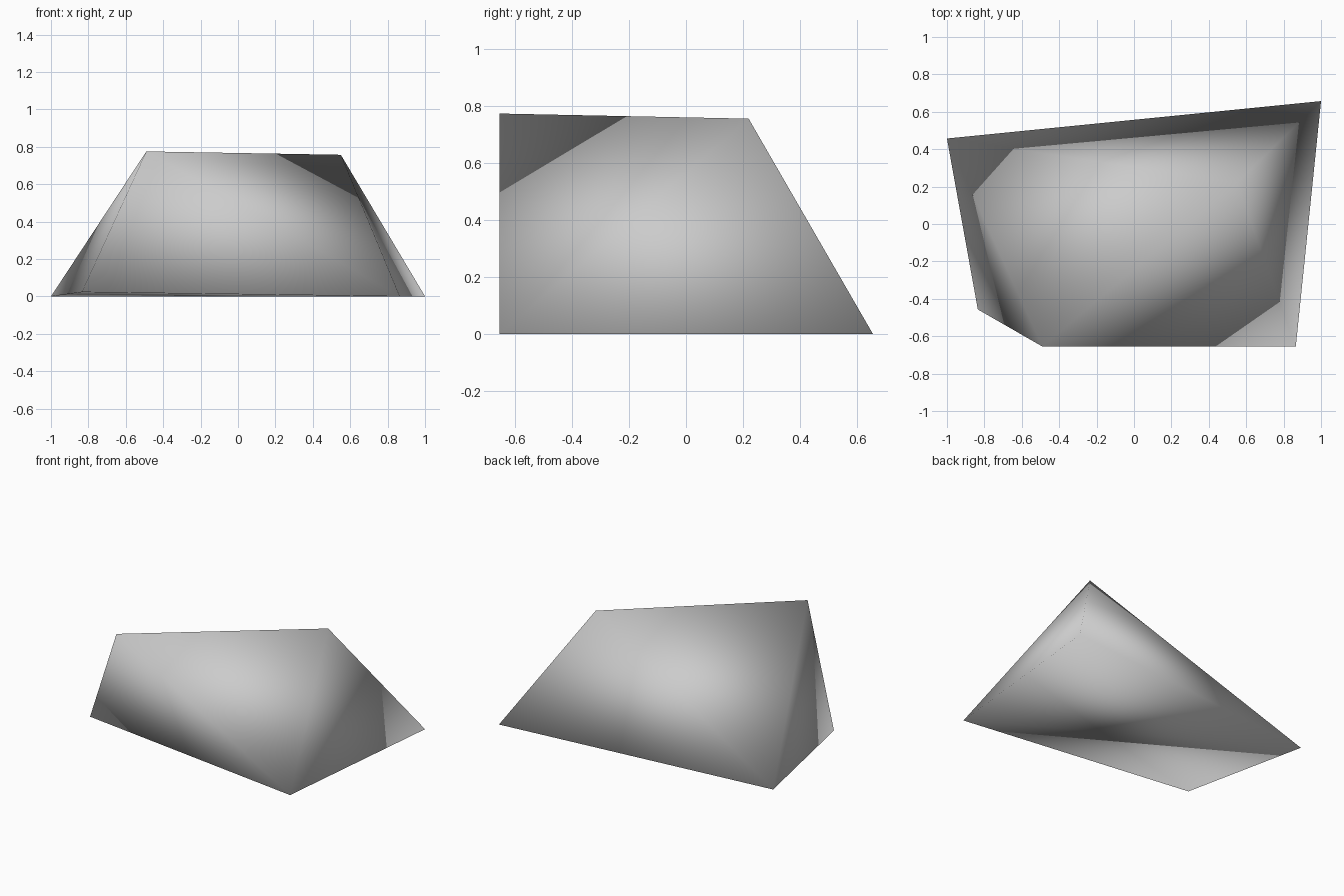
import bpy
import bmesh

cube = bpy.data.objects.get("Cube")
if cube:
    bpy.data.objects.remove(cube, do_unlink=True)

# Stone material
stone = bpy.data.materials.new("stone_grey")
stone.use_nodes = True
grey = (0.6, 0.6, 0.6, 1.0)
stone.diffuse_color = grey
stone.node_tree.nodes["Principled BSDF"].inputs["Base Color"].default_value = grey

# Corners of the rock: four on the ground, two along the top ridge
corners = {
    "back_right": (-1.0, 0.457, 0.0),
    "back_left": (1.0, 0.657, 0.0),
    "front_left": (0.865, -0.655, 0.0),
    "front_right": (-0.835, -0.457, 0.023),
    "ridge_front": (-0.49, -0.655, 0.775),
    "ridge_back": (0.55, 0.22, 0.757),
}

# Facets of the rock
facets = [
    ("ridge_front", "front_right", "front_left"),
    ("ridge_front", "front_left", "ridge_back"),
    ("ridge_back", "front_left", "back_left"),
    ("ridge_back", "back_left", "back_right"),
    ("ridge_front", "ridge_back", "back_right"),
    ("ridge_front", "back_right", "front_right"),
    ("back_right", "back_left", "front_left"),
    ("back_right", "front_left", "front_right"),
]

bm = bmesh.new()
verts = {name: bm.verts.new(co) for name, co in corners.items()}
for facet in facets:
    face = bm.faces.new([verts[name] for name in facet])
    face.smooth = True
bmesh.ops.recalc_face_normals(bm, faces=bm.faces)

mesh = bpy.data.meshes.new("rock")
bm.to_mesh(mesh)
bm.free()
mesh.materials.append(stone)
rock = bpy.data.objects.new("rock", mesh)
bpy.context.collection.objects.link(rock)
